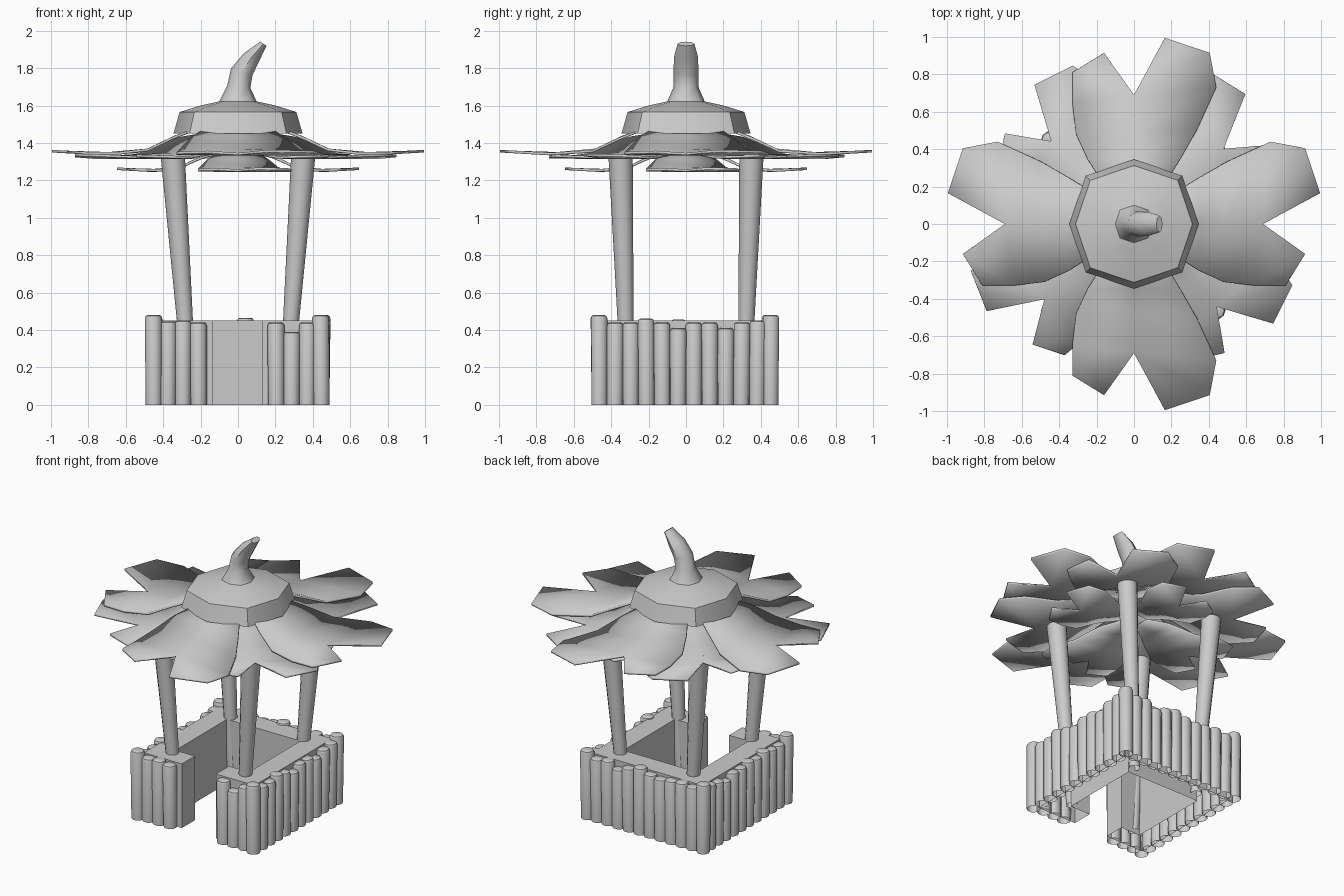
import bpy, bmesh, math, random
from mathutils import Vector

if "Cube" in bpy.data.objects:
    bpy.data.objects.remove(bpy.data.objects["Cube"])

random.seed(4)


def make(name, verts, faces, smooth=None, thick=0):
    me = bpy.data.meshes.new(name)
    me.from_pydata([tuple(v) for v in verts], [], faces)
    bm = bmesh.new()
    bm.from_mesh(me)
    bmesh.ops.recalc_face_normals(bm, faces=bm.faces)
    bm.to_mesh(me)
    bm.free()
    ob = bpy.data.objects.new(name, me)
    bpy.context.collection.objects.link(ob)
    if thick:
        m = ob.modifiers.new("thickness", 'SOLIDIFY')
        m.thickness = thick
        m.offset = 0
    if smooth:
        bpy.ops.object.select_all(action='DESELECT')
        ob.select_set(True)
        bpy.context.view_layer.objects.active = ob
        bpy.ops.object.shade_smooth_by_angle(angle=math.radians(smooth))
    return ob


def loft(name, rings, cap=True, smooth=40):
    """Skin a list of equal-length rings; the bottom stays open."""
    n = len(rings[0])
    verts = [v for r in rings for v in r]
    faces = [(i * n + j, i * n + (j + 1) % n, (i + 1) * n + (j + 1) % n, (i + 1) * n + j)
             for i in range(len(rings) - 1) for j in range(n)]
    if cap:
        faces.append(tuple(range((len(rings) - 1) * n, len(rings) * n)))
    return make(name, verts, faces, smooth)


def ring(c, rx, ry, n, tilt=0.0, diag=1.0):
    out = []
    for k in range(n):
        a = 2 * math.pi * k / n
        d = diag if k % 2 else 1
        out.append(Vector((c[0] + d * rx * math.cos(a) * math.cos(tilt),
                           c[1] + d * ry * math.sin(a),
                           c[2] - d * rx * math.cos(a) * math.sin(tilt))))
    return out


# Low wall: U-shaped with a front doorway, open underneath
o, i, h = 0.43, 0.285, 0.45
plan = [(-0.135, -o), (-o, -o), (-o, o), (o, o), (o, -o), (0.13, -o),
        (0.13, -i), (i, -i), (i, i), (-i, i), (-i, -i), (-0.135, -i)]
n = len(plan)
make("low_wall", [(x, y, 0) for x, y in plan] + [(x, y, h) for x, y in plan],
     [(k, (k + 1) % n, (k + 1) % n + n, k + n) for k in range(n)] + [tuple(range(n, 2 * n))])


# Logs cladding the wall
def log(x, y, h):
    r = 0.046
    tx, ty = random.uniform(-.004, .004), random.uniform(-.004, .004)
    loft("wall_log", [ring((x, y, 0), r * .95, r * .95, 10),
                      ring((x + tx, y + ty, h - 0.018), r, r, 10),
                      ring((x + tx, y + ty, h - 0.005), r * .88, r * .88, 10),
                      ring((x + tx, y + ty, h), r * .65, r * .65, 10)])


for x in (-0.45, 0.445):
    for y in (-0.463, 0.452):
        log(x, y, 0.48)
for x, z in ((-.375, .445), (-.295, .45), (-.21, .44), (.205, .44), (.285, .39), (.37, .44)):
    log(x, -0.45, z)
for k, z in enumerate((.44, .45, .44, .43, .44, .465, .44, .41, .45, .44)):
    log(-0.37 + k * 0.082, 0.45, z)
for side in (-1, 1):
    for k, z in enumerate((.44, .44, .46, .44, .41 if side > 0 else .455, .44, .44, .41, .44, .45)):
        log(side * 0.445, -0.38 + k * 0.0845, z)

# Leaning roof posts, wider at the top
for sx in (-1, 1):
    for sy in (-1, 1):
        loft("roof_post", [ring((sx * .255, sy * .31, .03), .036, .036, 12),
                           ring((sx * .284, sy * .323, .45), .043, .043, 12),
                           ring((sx * .349, sy * .35, 1.335), .065, .065, 12)])

# Petal height along its length
PROFILE = [(0.08, 1.50), (0.27, 1.46), (0.33, 1.44), (0.41, 1.395), (0.5, 1.358), (0.7, 1.342), (1.1, 1.365)]


def height(u):
    for (a, za), (b, zb) in zip(PROFILE, PROFILE[1:]):
        if u <= b:
            return za + (zb - za) * (u - a) / (b - a)
    return PROFILE[-1][1]


def petal(name, angle, flip, scale, base):
    # rows of (left, middle, right), then two pointed lobes
    pts = [(.1, -.08), (.1, 0), (.1, .08),
           (.27, -.2), (.27, 0), (.27, .2),
           (.35, -.25), (.34, 0), (.36, .255),
           (.48, -.31), (.48, 0), (.5, .335),
           (.65, -.33), (.69, 0), (.73, .44),
           (.81, -.33), (.915, -.16), (.995, .165), (.915, .405)]
    a = math.radians(angle)
    verts = []
    for u, v in pts:
        z = base + (height(u) - 1.345) * scale
        u, v = u * scale, v * scale * flip
        verts.append((u * math.cos(a) - v * math.sin(a), u * math.sin(a) + v * math.cos(a), z))
    faces = [(r * 3 + c, r * 3 + c + 1, r * 3 + c + 4, r * 3 + c + 3) for r in range(4) for c in (0, 1)]
    faces += [(12, 13, 16, 15), (13, 14, 18, 17)]
    make(name, verts, faces, 40, 0.014)


# Three layers of roof petals
for ang, flip in ((0, 1), (90, -1), (180, -1), (270, 1)):
    petal("upper_petal", ang, flip, 1.0, 1.342)
    petal("lower_petal", ang, flip, 0.65, 1.253)
for ang, flip in ((40, 1), (135, -1), (220, -1), (315, 1)):
    petal("middle_petal", ang, flip, 0.907, 1.322)

# Octagonal cap flowing into the curved stem
rings = [ring((0, 0, z), r, r, 8, 0, 1.06) for r, z in ((.345, 1.45), (.312, 1.565), (.2, 1.60), (.1, 1.622))]
for x, z, rx, ry, t in ((.004, 1.70, .062, .066, .1), (.02, 1.78, .06, .066, .3),
                        (.072, 1.858, .046, .065, .5), (.136, 1.93, .02, .045, .6)):
    rings.append(ring((x, 0, z), rx, ry, 8, t))
loft("roof_cap_and_stem", rings, smooth=50)
